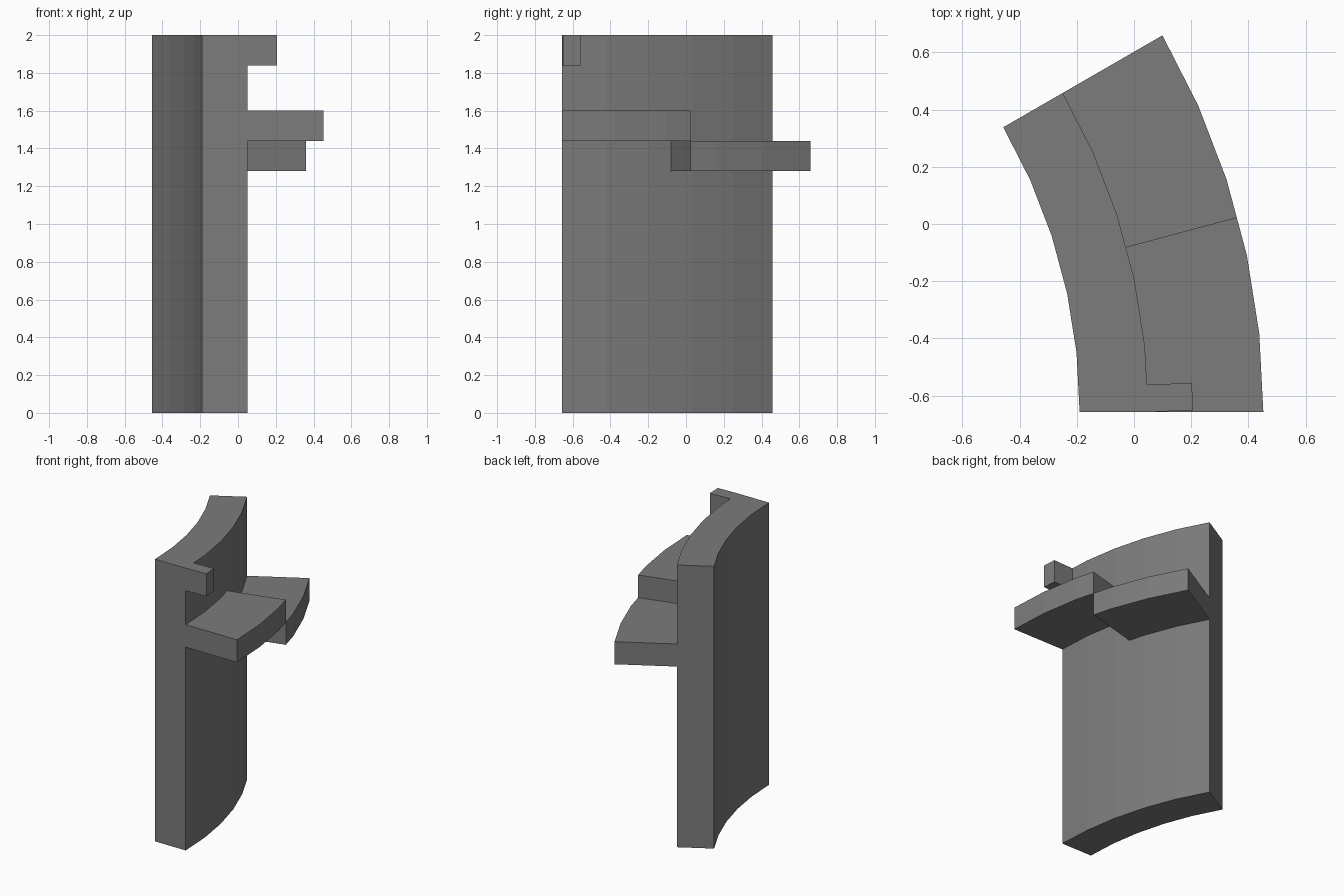
import bpy, bmesh
from math import sin, cos, radians

if "Cube" in bpy.data.objects:
    bpy.data.objects.remove(bpy.data.objects["Cube"])

CX, CY = -2.18, -0.657          # centre of curvature
R_IN, R_WALL, R_LEDGE = 1.99, 2.23, 2.632
STEP = 6                        # degrees per facet

grey = bpy.data.materials.new("mid grey")
grey.diffuse_color = (0.2, 0.2, 0.2, 1)
grey.use_nodes = True
grey.node_tree.nodes["Principled BSDF"].inputs["Base Color"].default_value = grey.diffuse_color


def on_arc(r, a):
    """Point on the faceted arc, lying on the chord between facet corners."""
    i = min(int(a // STEP), 4)
    t = a / STEP - i
    a0, a1 = radians(i * STEP), radians((i + 1) * STEP)
    return (CX + r * ((1 - t) * cos(a0) + t * cos(a1)),
            CY + r * ((1 - t) * sin(a0) + t * sin(a1)))


def prism(name, outline, z0, z1):
    bm = bmesh.new()
    low = [bm.verts.new((x, y, z0)) for x, y in outline]
    top = [bm.verts.new((x, y, z1)) for x, y in outline]
    bm.faces.new(low[::-1])
    bm.faces.new(top)
    n = len(outline)
    for i in range(n):
        j = (i + 1) % n
        bm.faces.new((low[i], low[j], top[j], top[i]))
    bmesh.ops.recalc_face_normals(bm, faces=bm.faces)
    me = bpy.data.meshes.new(name)
    bm.to_mesh(me)
    bm.free()
    me.materials.append(grey)
    ob = bpy.data.objects.new(name, me)
    bpy.context.collection.objects.link(ob)
    return ob


def arc_block(name, r0, r1, a0, a1, z0, z1):
    angles = [a0] + [a for a in range(0, 31, STEP) if a0 < a < a1] + [a1]
    outline = [on_arc(r1, a) for a in angles] + [on_arc(r0, a) for a in reversed(angles)]
    return prism(name, outline, z0, z1)


# curved wall
arc_block("curved_wall", R_IN, R_WALL, 0, 30, 0, 2)
# two stepped ledges
arc_block("upper_ledge", R_WALL, R_LEDGE, 0, 15, 1.44, 1.60)
arc_block("lower_ledge", R_WALL, R_LEDGE, 15, 30, 1.28, 1.44)
# small bracket at the top front corner
prism("top_bracket", [on_arc(R_WALL, 0), (0.207, -0.651), (0.202, -0.555),
                      on_arc(R_WALL, 2.45)], 1.84, 2)
